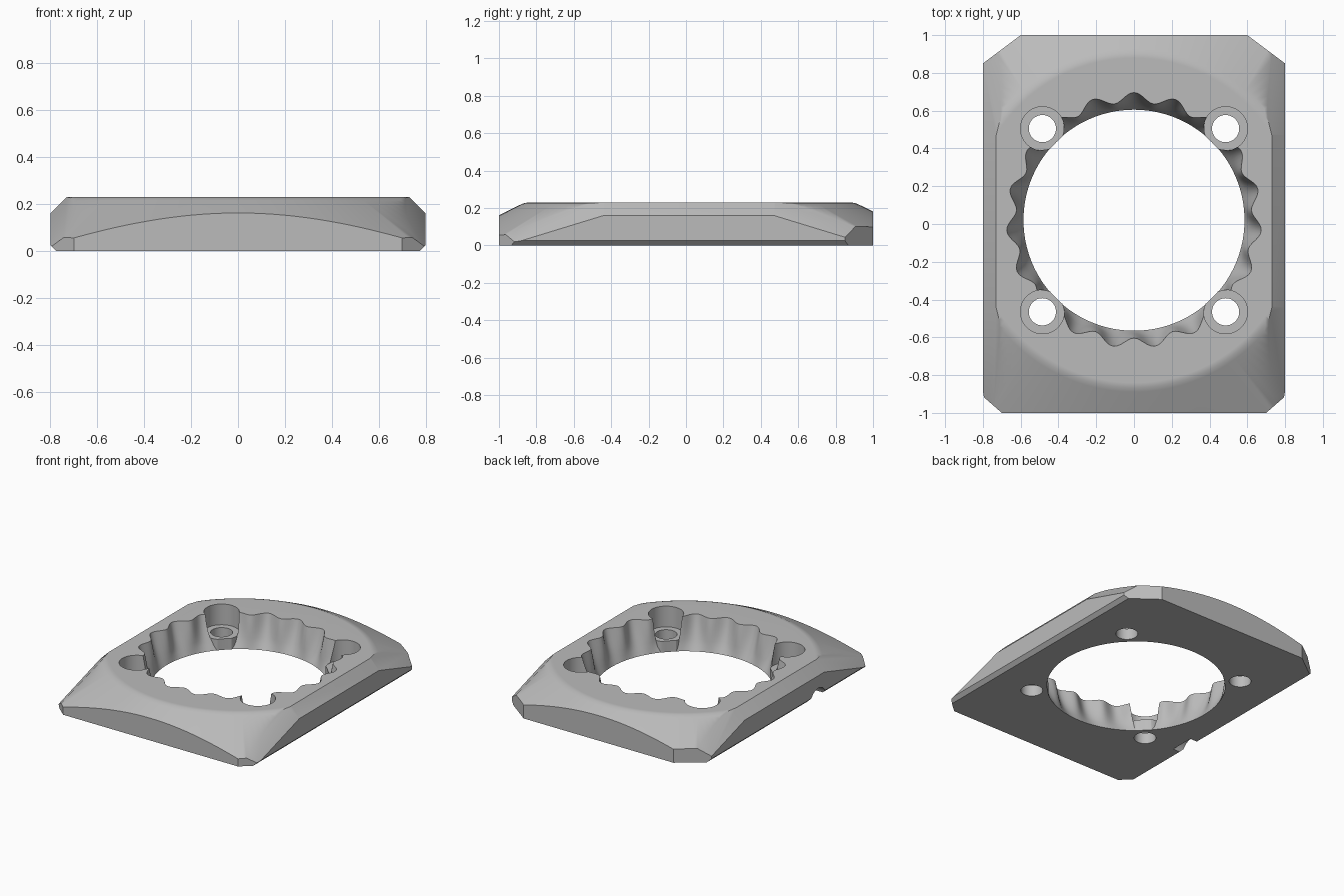
import bpy, bmesh, math
from mathutils import Vector, Matrix

CY = 0.02            # centre of the opening along y
TOP = 0.23
SCREWS = [(sx * 0.485, CY + sy * 0.485) for sx in (-1, 1) for sy in (-1, 1)]

old = bpy.data.objects.get("Cube")
if old:
    bpy.data.objects.remove(old)

grey = bpy.data.materials.new("plain_grey")
grey.use_nodes = True
colour = (0.5, 0.5, 0.5, 1)
grey.diffuse_color = colour
grey.node_tree.nodes["Principled BSDF"].inputs["Base Color"].default_value = colour


def make_object(name, bm):
    bmesh.ops.recalc_face_normals(bm, faces=bm.faces)
    mesh = bpy.data.meshes.new(name)
    bm.to_mesh(mesh)
    bm.free()
    mesh.materials.append(grey)
    obj = bpy.data.objects.new(name, mesh)
    bpy.context.collection.objects.link(obj)
    return obj


def loft(name, levels, radius, sides, centre=(0, CY)):
    """Stack of closed rings, radius(level, angle), capped at both ends."""
    bm = bmesh.new()
    rings = []
    for i, z in enumerate(levels):
        ring = []
        for k in range(sides):
            a = math.tau * k / sides
            r = radius(i, a)
            ring.append(bm.verts.new((centre[0] + r * math.cos(a), centre[1] + r * math.sin(a), z)))
        rings.append(ring)
    for low, high in zip(rings, rings[1:]):
        for k in range(sides):
            n = (k + 1) % sides
            bm.faces.new((low[k], low[n], high[n], high[k]))
    bm.faces.new(rings[0])
    bm.faces.new(rings[-1])
    return make_object(name, bm)


def cylinder(name, r, low, high, centre=(0, CY), sides=48):
    return loft(name, (low, high), lambda i, a: r, sides, centre)


def combine(target, tool, operation):
    mod = target.modifiers.new(operation, "BOOLEAN")
    mod.operation, mod.solver, mod.object = operation, "EXACT", tool
    bpy.context.view_layer.objects.active = target
    bpy.ops.object.modifier_apply(modifier=mod.name)
    bpy.data.objects.remove(tool)


# Block with trimmed corners and chamfered long sides
bm = bmesh.new()
bmesh.ops.create_cube(bm, size=1, matrix=Matrix.Translation((0, 0, 0.15)) @ Matrix.Diagonal((1.6, 2, 0.3, 1)))
planes = [
    ((0.6, 1, 0), (0.15, 0.2, 0)),            # back corner
    ((0.7, -1, 0), (0.07, -0.08, 0)),         # front corner
    ((0.775, 0, 0), (1, 0, -1)),              # lower chamfer
    ((0.8, 0, 0.16), (1, 0, 1)),              # upper chamfer
    ((0.8, -0.44, 0.16), (1, -0.306, 1)),     # upper chamfer falling to front
    ((0.8, 0.47, 0.16), (1, 0.306, 1)),       # upper chamfer falling to back
]
for point, normal in planes:
    for side in (-1, 1):
        flip = Vector((side, 1, 1))
        bmesh.ops.bisect_plane(bm, geom=bm.verts[:] + bm.edges[:] + bm.faces[:], dist=1e-5,
                               plane_co=Vector(point) * flip, plane_no=Vector(normal) * flip,
                               clear_outer=True)
        bmesh.ops.holes_fill(bm, edges=[e for e in bm.edges if e.is_boundary])
plate = make_object("ring_plate", bm)

# Shallow domed top: a cone softened where it meets the flat
dome_z = (-0.1, 0.216, 0.226, TOP)
dome_r = (0.88 + (TOP + 0.1) / 0.49, 0.909, 0.886, 0.86)
combine(plate, loft("dome", dome_z, lambda i, a: dome_r[i], 160), "INTERSECT")

# Scalloped opening flaring upward
STEPS = 8
levels = [-0.05, 0.0] + [0.3 * s / STEPS for s in range(1, STEPS + 1)]


def scallop(i, a):
    t = max(levels[i], 0) / TOP
    wave = math.cos(19 * (a - math.pi / 2))
    return 0.585 + 0.065 * min(t, 1.3) ** 0.8 + 0.026 * wave * math.sin(min(t, 1) * math.pi / 2)


combine(plate, loft("scallops", levels, scallop, 228), "DIFFERENCE")

# Screw seats, trimmed flush with the opening, then bored
for spot in SCREWS:
    combine(plate, cylinder("seat", 0.115, 0.0, 0.08, spot), "UNION")
combine(plate, cylinder("bore", 0.583, -0.1, 0.4, sides=144), "DIFFERENCE")
for spot in SCREWS:
    combine(plate, cylinder("counterbore", 0.116, 0.08, 0.4, spot), "DIFFERENCE")
    combine(plate, cylinder("screw_hole", 0.072, -0.1, 0.4, spot), "DIFFERENCE")

# Cable notch under one long side
notch = cylinder("cable_notch", 0.09, -0.09, 0.09, (0, 0), 32)
notch.data.transform(Matrix.Translation((-0.81, -0.37, -0.02)) @ Matrix.Rotation(math.pi / 2, 4, "Y"))
combine(plate, notch, "DIFFERENCE")

# Smooth shading with crisp edges
bpy.ops.object.select_all(action="DESELECT")
plate.select_set(True)
bpy.context.view_layer.objects.active = plate
bpy.ops.object.shade_smooth_by_angle(angle=math.radians(30))
weighted = plate.modifiers.new("weighted_normals", "WEIGHTED_NORMAL")
weighted.keep_sharp = True
